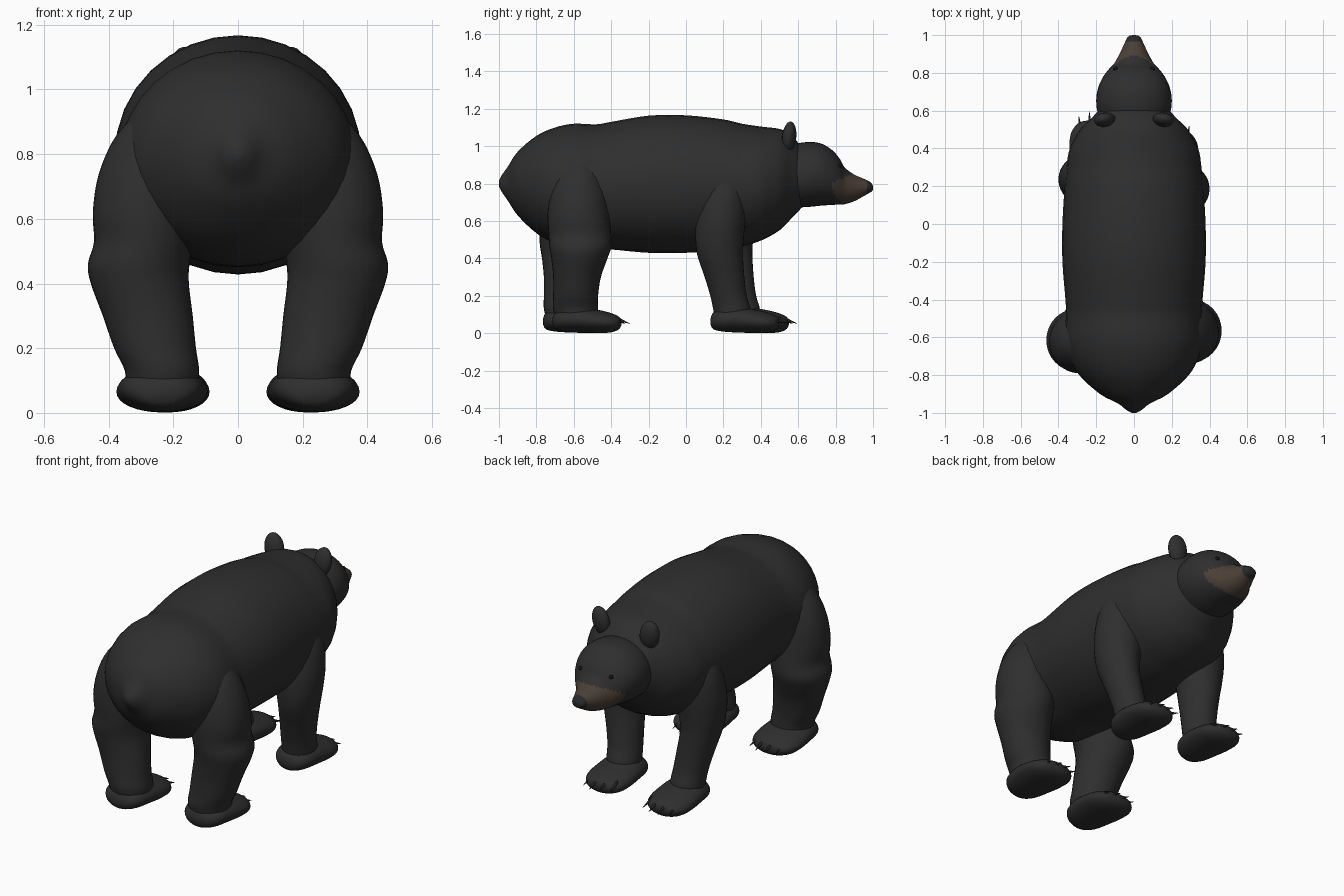
import bpy, bmesh, math
from mathutils import Vector, Matrix


def material(name, rgb):
    m = bpy.data.materials.new(name)
    m.diffuse_color = (*rgb, 1)
    return m


FUR = material("charcoal fur", (0.028, 0.028, 0.028))
TAN = material("brown muzzle", (0.068, 0.050, 0.036))
NOSE = material("dark nose", (0.022, 0.021, 0.021))
CLAW = material("claw grey", (0.02, 0.02, 0.022))
EYE = material("eye black", (0.008, 0.008, 0.008))


def finish(bm, name, mats):
    bmesh.ops.recalc_face_normals(bm, faces=bm.faces)
    me = bpy.data.meshes.new(name)
    bm.to_mesh(me)
    bm.free()
    me.shade_smooth()
    for m in mats:
        me.materials.append(m)
    ob = bpy.data.objects.new(name, me)
    bpy.context.collection.objects.link(ob)
    return ob


def spline(rows, steps):
    """Smooth interpolation through the cross-section rows."""
    rows = [Vector(r) for r in rows]
    out = []
    for i in range(len(rows) - 1):
        a, b = rows[max(i - 1, 0)], rows[i]
        c, d = rows[i + 1], rows[min(i + 2, len(rows) - 1)]
        for k in range(steps):
            t = k / steps
            out.append(0.5 * (2 * b + (c - a) * t + (2 * a - 5 * b + 4 * c - d) * t * t
                              + (3 * b - a - 3 * c + d) * t ** 3))
    return out + [rows[-1]]


def loft(name, rows, axis, mats=(FUR,), offset=(0, 0, 0), steps=4, seg=32):
    """Rows are (position, x0, x1, v0, v1); v is z along y, or y along z."""
    bm = bmesh.new()
    rings = []
    for p, x0, x1, v0, v1 in spline(rows, steps):
        ring = []
        for k in range(seg):
            a = 2 * math.pi * k / seg
            x = (x0 + x1) / 2 + (x1 - x0) / 2 * math.cos(a)
            v = (v0 + v1) / 2 + (v1 - v0) / 2 * math.sin(a)
            co = Vector((x, p, v) if axis == 'y' else (x, v, p))
            ring.append(bm.verts.new(co + Vector(offset)))
        rings.append(ring)
    for r, s in zip(rings, rings[1:]):
        for k in range(seg):
            bm.faces.new((r[k], r[(k + 1) % seg], s[(k + 1) % seg], s[k]))
    bm.faces.new(rings[0])
    bm.faces.new(rings[-1])
    return finish(bm, name, mats)


def ellipsoid(name, loc, radii, mat, tilt=(0, 0, 0)):
    bm = bmesh.new()
    bmesh.ops.create_uvsphere(bm, u_segments=20, v_segments=12, radius=1)
    rot = (Matrix.Rotation(tilt[2], 4, 'Z') @ Matrix.Rotation(tilt[1], 4, 'Y')
           @ Matrix.Rotation(tilt[0], 4, 'X'))
    bm.transform(Matrix.Translation(loc) @ rot @ Matrix.Diagonal((*radii, 1)))
    return finish(bm, name, [mat])


def sym(rows):
    """(y, z0, z1, half width) to full symmetric rows."""
    return [(y, -w, w, z0, z1) for y, z0, z1, w in rows]


# Body with stub tail
loft("body", sym([
    (-1.0, 0.785, 0.815, 0.012), (-0.985, 0.755, 0.845, 0.04), (-0.95, 0.705, 0.895, 0.085),
    (-0.9, 0.63, 0.97, 0.18), (-0.8, 0.535, 1.055, 0.29), (-0.7, 0.48, 1.1, 0.345),
    (-0.6, 0.455, 1.12, 0.365), (-0.48, 0.45, 1.117, 0.36), (-0.4, 0.448, 1.13, 0.363),
    (-0.2, 0.43, 1.163, 0.379), (0.0, 0.43, 1.165, 0.379), (0.2, 0.445, 1.143, 0.367),
    (0.3, 0.465, 1.12, 0.357), (0.4, 0.495, 1.105, 0.34), (0.5, 0.55, 1.092, 0.285),
    (0.56, 0.61, 1.06, 0.225), (0.62, 0.675, 0.99, 0.165), (0.66, 0.75, 0.9, 0.07)]), 'y')

# Head: brown muzzle patch and dark nose tip chosen by position
head = loft("head", sym([
    (0.49, 0.78, 0.9, 0.06), (0.53, 0.7, 0.98, 0.15), (0.58, 0.675, 1.01, 0.188),
    (0.65, 0.675, 1.022, 0.2), (0.72, 0.682, 1.015, 0.19), (0.78, 0.686, 0.98, 0.163),
    (0.82, 0.688, 0.935, 0.133), (0.85, 0.69, 0.885, 0.105), (0.9, 0.706, 0.848, 0.077),
    (0.95, 0.733, 0.826, 0.053), (0.98, 0.75, 0.812, 0.04), (0.995, 0.76, 0.797, 0.026),
    (1.0, 0.772, 0.785, 0.008)]), 'y', (FUR, TAN, NOSE), steps=6, seg=40)
for f in head.data.polygons:
    x, y, z = f.center
    if y > 0.965:
        f.material_index = 2
    elif y > 0.78 + max(0, 0.77 - z) * 0.7 and z < 0.80 + (y - 0.78) * 0.5:
        f.material_index = 1

# Ears and eyes
for s, side in ((-1, "left"), (1, "right")):
    ellipsoid(side + "_ear", (s * 0.155, 0.552, 1.05), (0.055, 0.037, 0.083), FUR,
              (-0.12, s * 0.15, s * -0.2))
    ellipsoid(side + "_eye", (s * 0.098, 0.822, 0.895), (0.011, 0.011, 0.011), EYE)

# Limb cross-sections for the right side: (z, x0, x1, y0, y1)
HIND = [(0.06, 0.125, 0.345, -0.69, -0.47), (0.13, 0.12, 0.35, -0.71, -0.47),
        (0.2, 0.13, 0.383, -0.71, -0.47), (0.3, 0.14, 0.418, -0.71, -0.455),
        (0.4, 0.152, 0.455, -0.72, -0.42), (0.46, 0.15, 0.464, -0.73, -0.40),
        (0.53, 0.14, 0.445, -0.735, -0.4), (0.62, 0.13, 0.449, -0.74, -0.41),
        (0.74, 0.12, 0.43, -0.73, -0.42), (0.86, 0.12, 0.375, -0.7, -0.45),
        (0.96, 0.15, 0.28, -0.64, -0.5)]
FORE = [(0.06, 0.13, 0.31, 0.16, 0.34), (0.13, 0.13, 0.312, 0.145, 0.345),
        (0.2, 0.135, 0.32, 0.13, 0.325), (0.3, 0.145, 0.342, 0.1, 0.312),
        (0.42, 0.155, 0.372, 0.06, 0.305), (0.52, 0.14, 0.392, 0.05, 0.31),
        (0.63, 0.12, 0.4, 0.055, 0.32), (0.76, 0.12, 0.382, 0.08, 0.32),
        (0.88, 0.14, 0.33, 0.12, 0.29)]
# Paw profile: (distance from heel, z0, z1, half width)
PAW = [(0.0, 0.05, 0.075, 0.02), (0.015, 0.022, 0.11, 0.075), (0.06, 0.01, 0.135, 0.115),
       (0.14, 0.004, 0.145, 0.133), (0.22, 0.002, 0.13, 0.141), (0.29, 0.002, 0.115, 0.135),
       (0.335, 0.01, 0.1, 0.11), (0.36, 0.025, 0.085, 0.075), (0.37, 0.045, 0.065, 0.02)]


def claw(name, loc, turn):
    """Curved tapering claw pointing forward and slightly down."""
    bm = bmesh.new()
    bmesh.ops.create_cone(bm, cap_ends=True, segments=10, radius1=0.012, radius2=0.001, depth=0.085)
    m = Matrix.Rotation(turn, 4, 'Z') @ Matrix.Rotation(math.radians(-110), 4, 'X')
    bm.transform(Matrix.Translation(loc) @ m)
    return finish(bm, name, [CLAW])


# Legs, paws and claws, with the left pair set in a stride
for leg, rows, heel, cx, width, shift in (("hind", HIND, -0.715, 0.235, 1.0, -0.05),
                                          ("fore", FORE, 0.13, 0.215, 0.9, 0.05)):
    for s, side in ((-1, "left"), (1, "right")):
        dy = shift if s < 0 else 0
        name = side + "_" + leg
        loft(name + "_leg", [(z, *sorted((s * a, s * b)), c, d) for z, a, b, c, d in rows],
             'z', offset=(0, dy, 0))
        loft(name + "_paw", sym([(y, a, b, w * width) for y, a, b, w in PAW]), 'y',
             offset=(s * cx, heel + dy, 0))
        for i, dx in enumerate((-0.08, -0.028, 0.028, 0.08)):
            y = heel + dy + (0.375 if abs(dx) < 0.05 else 0.35)
            claw(f"{name}_claw_{i + 1}", (s * (cx - 0.008) + dx, y, 0.066), -dx * 1.5)
